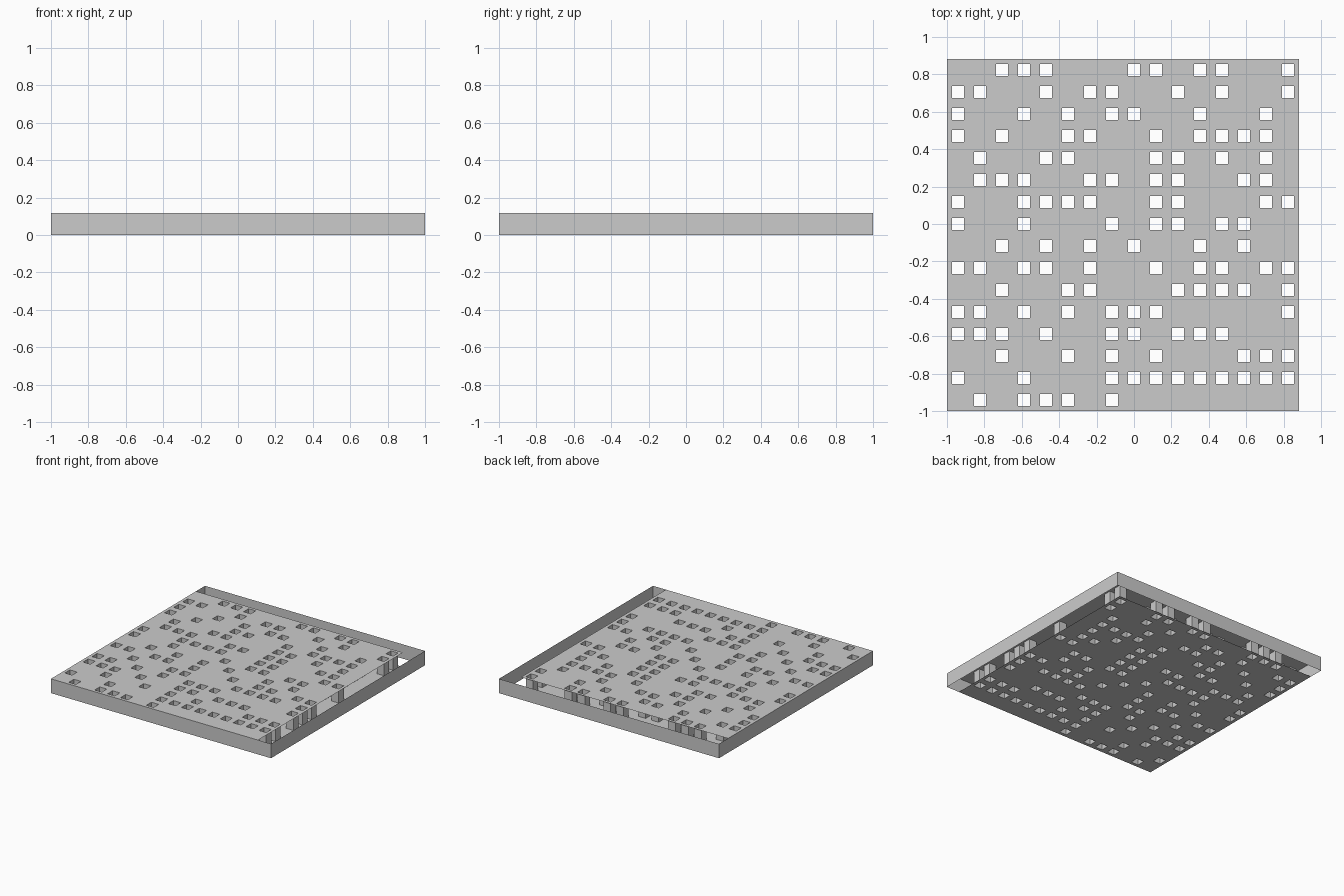
import bpy
import bmesh

cube = bpy.data.objects.get("Cube")
if cube:
    bpy.data.objects.remove(cube, do_unlink=True)

CELLS = 16
PITCH = 2 / 17            # panel covers 16 of the 17 cells across the frame
HEIGHT = PITCH
MARGIN = 0.026            # solid border around each hole in its cell

# Hole pattern, back row first
PATTERN = [
    "..###...##.##..#",
    "##..#.##..#.#..#",
    "#..#.#.##..#..#.",
    "#.#..##..#.####.",
    ".#..##...##.#.#.",
    ".###..##.##..##.",
    "#..####..##...##",
    "#..#...#.##.##..",
    "..#.#.#.#..#.#..",
    "##.##.#..#.##.##",
    "..#..##...####.#",
    "##.#.#.###.....#",
    "###.#..##.###...",
    "..#..#.#.#...###",
    "#..#...#########",
    ".#.###.#........",
]

grey = bpy.data.materials.new("light_grey")
grey.use_nodes = True
colour = (0.6, 0.6, 0.6, 1)
grey.diffuse_color = colour
grey.node_tree.nodes["Principled BSDF"].inputs["Base Color"].default_value = colour


def is_hole(col, row):
    return PATTERN[CELLS - 1 - row][col] == "#"


def make_object(name, bm):
    bmesh.ops.remove_doubles(bm, verts=bm.verts, dist=1e-5)
    mesh = bpy.data.meshes.new(name)
    bm.to_mesh(mesh)
    bm.free()
    mesh.materials.append(grey)
    obj = bpy.data.objects.new(name, mesh)
    bpy.context.collection.objects.link(obj)
    return obj


def add_face(bm, points):
    bm.faces.new([bm.verts.new(p) for p in points])


def add_walls(bm, x0, x1, y0, y1, inward):
    """Four upright sheets around a rectangle."""
    ring = [(x0, y0), (x1, y0), (x1, y1), (x0, y1)]
    if inward:
        ring.reverse()
    for i, a in enumerate(ring):
        b = ring[(i + 1) % 4]
        add_face(bm, [(*a, 0), (*b, 0), (*b, HEIGHT), (*a, HEIGHT)])


# Grid lines: cell edges plus hole edges
lines = [-1.0]
for i in range(CELLS):
    start = -1 + i * PITCH
    lines += [start + MARGIN, start + PITCH - MARGIN, start + PITCH]


def make_plate(name, z, facing_up):
    bm = bmesh.new()
    for r in range(3 * CELLS):
        for c in range(3 * CELLS):
            if c % 3 == 1 and r % 3 == 1 and is_hole(c // 3, r // 3):
                continue
            x0, x1, y0, y1 = lines[c], lines[c + 1], lines[r], lines[r + 1]
            quad = [(x0, y0, z), (x1, y0, z), (x1, y1, z), (x0, y1, z)]
            add_face(bm, quad if facing_up else quad[::-1])
    return make_object(name, bm)


# Perforated top and bottom sheets
make_plate("top_plate", HEIGHT, True)
make_plate("bottom_plate", 0, False)

# Square shafts joining the holes of both sheets
shafts = bmesh.new()
for row in range(CELLS):
    for col in range(CELLS):
        if is_hole(col, row):
            x, y = 3 * col + 1, 3 * row + 1
            add_walls(shafts, lines[x], lines[x + 1], lines[y], lines[y + 1], True)
make_object("hole_shafts", shafts)

# Outer frame, standing clear of the plates at the right and back
frame = bmesh.new()
add_walls(frame, -1, 1, -1, 1, False)
make_object("outer_frame", frame)
